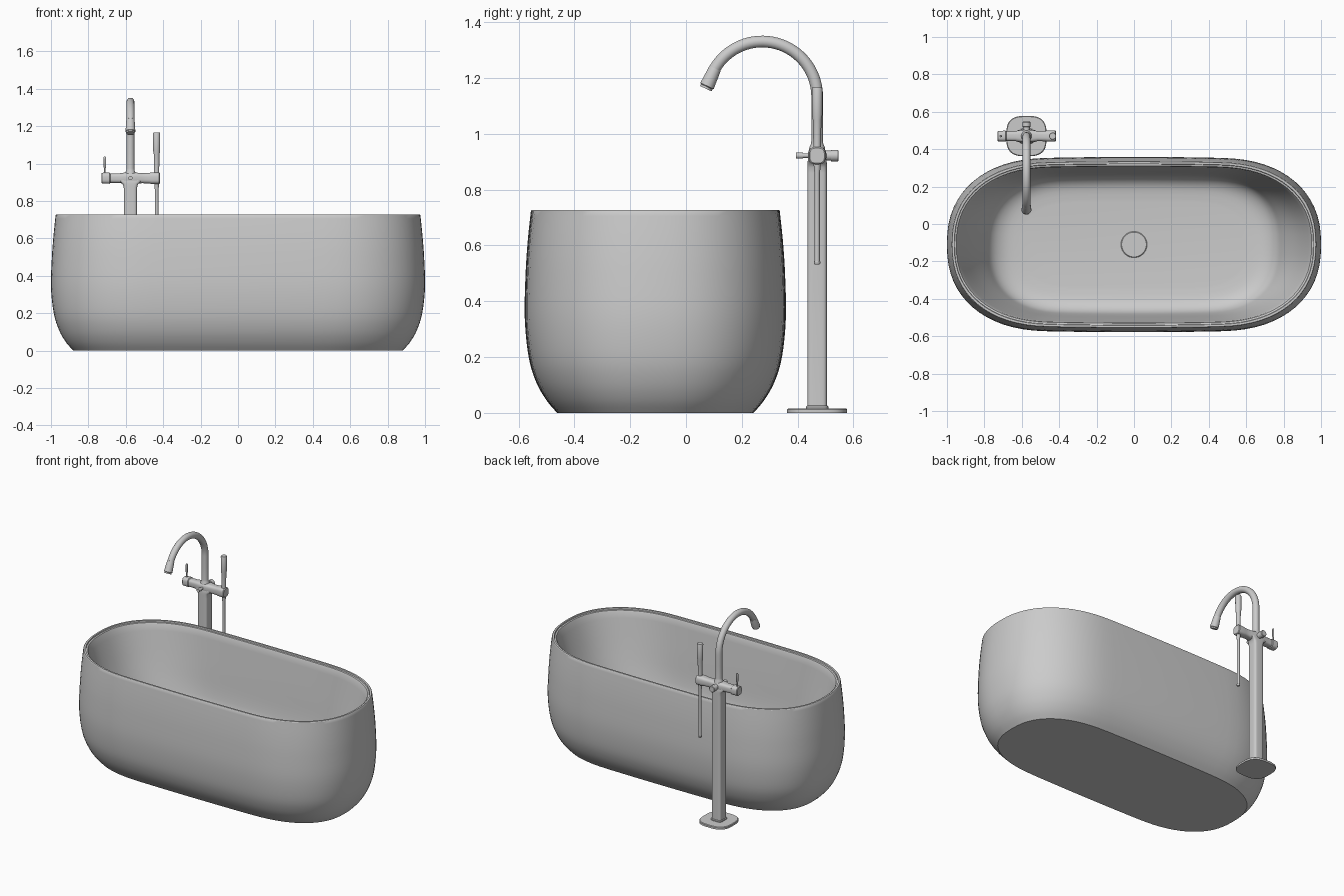
import bpy, bmesh, math
from mathutils import Vector

if "Cube" in bpy.data.objects:
    bpy.data.objects.remove(bpy.data.objects["Cube"])


def spow(v, p):
    return math.copysign(abs(v) ** p, v)


def skin(name, rings, cap_start=True, cap_end=True):
    """Bridge closed rings of points into one smooth-shaded mesh object."""
    bm = bmesh.new()
    vr = [[bm.verts.new(p) for p in r] for r in rings]
    n = len(vr[0])
    for a, b in zip(vr, vr[1:]):
        for i in range(n):
            j = (i + 1) % n
            bm.faces.new((a[i], a[j], b[j], b[i]))
    if cap_start:
        bm.faces.new(vr[0][::-1])
    if cap_end:
        bm.faces.new(vr[-1])
    bmesh.ops.recalc_face_normals(bm, faces=bm.faces)
    me = bpy.data.meshes.new(name)
    bm.to_mesh(me)
    bm.free()
    ob = bpy.data.objects.new(name, me)
    bpy.context.collection.objects.link(ob)
    bpy.ops.object.select_all(action='DESELECT')
    ob.select_set(True)
    bpy.context.view_layer.objects.active = ob
    bpy.ops.object.shade_smooth_by_angle(angle=math.radians(32))
    return ob


def sweep(name, stations, n=24, power=2.0):
    """Stations are (point, half_u, half_v); power 2 is round, higher is squarer."""
    pts = [Vector(s[0]) for s in stations]
    rings = []
    for i, (_, ru, rv) in enumerate(stations):
        t = (pts[min(i + 1, len(pts) - 1)] - pts[max(i - 1, 0)]).normalized()
        u = Vector((0, 1, 0)) if abs(t.x) > 0.9 else Vector((1, 0, 0))
        v = t.cross(u).normalized()
        ring = []
        for k in range(n):
            a = 2 * math.pi * (k + 0.5) / n
            ring.append(pts[i] + u * ru * spow(math.cos(a), 2 / power)
                        + v * rv * spow(math.sin(a), 2 / power))
        rings.append(ring)
    return skin(name, rings)


def smooth_profile(pts, steps=4):
    """Catmull-Rom curve through profile points."""
    out = []
    for i in range(len(pts) - 1):
        p = [Vector(pts[max(0, min(len(pts) - 1, i + d))]) for d in (-1, 0, 1, 2)]
        for k in range(steps):
            t = k / steps
            out.append(0.5 * (2 * p[1] + (p[2] - p[0]) * t
                              + (2 * p[0] - 5 * p[1] + 4 * p[2] - p[3]) * t * t
                              + (3 * p[1] - p[0] - 3 * p[2] + p[3]) * t ** 3))
    out.append(Vector(pts[-1]))
    return out


TUB_Y = -0.11


def tub_ring(z, a, b, power):
    """Long oval: straight-ish sides with a slight bulge and round ends."""
    s, half = 0.46 * a, []
    for k in range(17):
        t = math.pi / 2 * k / 16
        half.append((s + (a - s) * spow(math.cos(t), 2 / power), b * spow(math.sin(t), 2 / power)))
    side = [(s * (1 - k / 5), b) for k in range(1, 5)]
    quad = half + side
    upper = quad + [(0, b)] + [(-x, y) for x, y in quad[::-1]]
    loop = upper + [(-x, -y) for x, y in upper[1:-1]]
    return [(x, TUB_Y + y * (1 - 0.05 * (x / a) ** 2), z) for x, y in loop]


# Bathtub: outer shell, stepped rim, sloping inside and floor
outer = smooth_profile([(0, .88, .352, 2.5), (.045, .92, .39, 2.45), (.11, .957, .427, 2.4),
                        (.2, .985, .454, 2.38), (.34, 1.0, .468, 2.35), (.5, .995, .465, 2.35),
                        (.62, .986, .457, 2.35), (.724, .975, .446, 2.35)])
rim = [(.728, .972, .443, 2.35), (.728, .961, .432, 2.35), (.72, .959, .43, 2.35), (.718, .95, .421, 2.35)]
inner = smooth_profile([(.71, .946, .417, 2.35), (.5, .875, .395, 2.4), (.33, .80, .378, 2.5),
                        (.25, .758, .358, 2.6), (.208, .69, .31, 2.7), (.195, .6, .23, 2.7)])
skin("bathtub", [tub_ring(*p) for p in list(outer) + rim + list(inner)])

# Drain cover
sweep("drain_cover", [((0, TUB_Y, .19), .07, .07), ((0, TUB_Y, .2), .07, .07),
                      ((0, TUB_Y, .203), .066, .066)], n=40)

FX, FY, FZ = -0.575, 0.47, 0.922


def upright(name, x, y, prof, **kw):
    return sweep(name, [((x, y, z), ru, rv) for z, ru, rv in prof], **kw)


# Floor plate, collar and square column
upright("floor_plate", FX, FY, [(0, .108, .108), (.012, .108, .108), (.016, .104, .104)], n=48, power=3)
upright("column_collar", FX, FY, [(.014, .04, .04), (.022, .04, .04), (.026, .036, .036)], n=32, power=5)
upright("column", FX, FY, [(.02, .035, .035), (.86, .035, .035), (.88, .037, .035), (.893, .043, .035),
                           (.902, .056, .034), (.92, .06, .03)], n=32, power=5)

# Horizontal mixer body with slightly thicker ends
body = [(-.155, .024, .025), (-.151, .028, .029), (-.112, .029, .03), (-.108, .026, .025), (-.06, .027, .026),
        (-.03, .033, .03), (.03, .033, .03), (.06, .027, .027), (.1, .028, .028), (.112, .03, .031),
        (.153, .03, .031), (.157, .026, .027)]
sweep("mixer_body", [((FX + dx, FY, FZ), ru, rv) for dx, ru, rv in body], n=32, power=3)

# Front button and rear diverter knob
sweep("front_button", [((FX, FY - .02, FZ), .008, .008), ((FX, .42, FZ), .008, .008),
                       ((FX, .419, FZ), .011, .011), ((FX, .395, FZ), .011, .011)], n=20)
sweep("rear_knob", [((FX, FY + .02, FZ), .018, .018), ((FX, .519, FZ), .018, .018),
                    ((FX, .52, FZ), .021, .021), ((FX, .544, FZ), .021, .021),
                    ((FX, .547, FZ), .018, .018)], n=28)

# Temperature lever
upright("lever", FX - .137, FY, [(.93, .0045, .0045), (.975, .0045, .0045), (.982, .0065, .0065),
                                 (1.034, .0065, .0065), (1.038, .004, .004)], n=16)

# Gooseneck spout with a wider nozzle at its tip
neck = [((FX, FY, z), r, r) for z, r in ((.93, .03), (.952, .028), (.962, .0225), (.975, .021), (1.06, .021))]
CY, CZ, R = .273, 1.134, .197
for k in range(33):
    a = math.radians(150 * k / 32)
    neck.append(((FX, CY + R * math.cos(a), CZ + R * math.sin(a)), .021, .021))
sweep("gooseneck", neck, n=28)
start, direction = Vector((FX, .104, 1.234)), Vector((0, -.42, -.91))
sweep("nozzle", [(start + direction * d, r, r) for d, r in
                 ((0, .0215), (.004, .0225), (.068, .0265), (.071, .023), (.072, .023), (.079, .023))], n=28)

# Hand shower and its hanging hose
HX = FX + .14
upright("hand_shower", HX, FY, [(.93, .014, .014), (.96, .0135, .0135), (1.05, .0155, .0155),
                                (1.066, .0185, .0185), (1.162, .019, .019), (1.167, .017, .017)], n=28)
upright("hose", HX, FY, [(.532, .009, .009), (.536, .0115, .0115), (.542, .0115, .0115), (.545, .0095, .0095),
                         (.86, .0095, .0095), (.875, .012, .012), (.91, .013, .013)], n=20)
